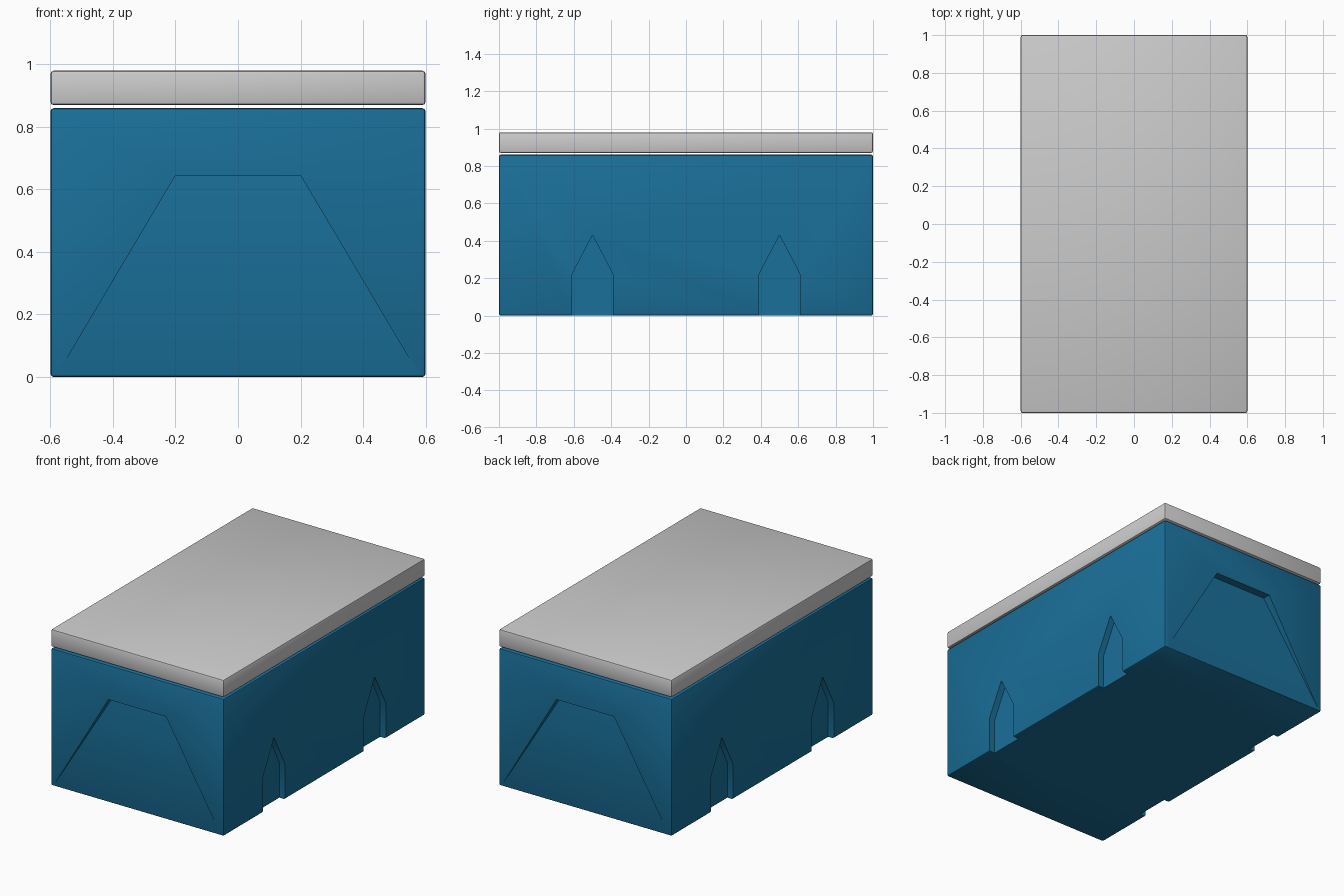
import bpy, bmesh
from math import radians
from mathutils import Matrix, Vector

if "Cube" in bpy.data.objects:
    bpy.data.objects.remove(bpy.data.objects["Cube"])


def box(name, size, z0, z1, bevel):
    bpy.ops.mesh.primitive_cube_add(size=1, location=(0, 0, (z0 + z1) / 2))
    ob = bpy.context.object
    ob.name = name
    ob.scale = (size[0], size[1], z1 - z0)
    bpy.ops.object.transform_apply(location=True, scale=True)
    mod = ob.modifiers.new("edge", 'BEVEL')
    mod.width = bevel
    mod.segments = 2
    return ob


def cutter(name, profile, face, depth, turn):
    """Prism cut into the side at distance `face`; depth(z) sets the recess."""
    bm = bmesh.new()
    outer = [bm.verts.new((u, -face - 0.1, z)) for u, z in profile]
    inner = [bm.verts.new((u, -face + depth(z), z)) for u, z in profile]
    bm.faces.new(outer)
    bm.faces.new(inner[::-1])
    n = len(profile)
    for i in range(n):
        j = (i + 1) % n
        bm.faces.new((outer[j], outer[i], inner[i], inner[j]))
    bmesh.ops.recalc_face_normals(bm, faces=bm.faces)
    bm.transform(Matrix.Rotation(radians(turn), 4, 'Z'))
    me = bpy.data.meshes.new(name)
    bm.to_mesh(me)
    bm.free()
    ob = bpy.data.objects.new(name, me)
    bpy.context.collection.objects.link(ob)
    ob.hide_render = True
    return ob


# Blue bin body
body = box("bin_body", (1.2, 2.0), 0, 0.86, 0.01)
blue = bpy.data.materials.new("blue_plastic")
blue.diffuse_color = (0.01, 0.16, 0.32, 1)
blue.use_nodes = True
blue.node_tree.nodes["Principled BSDF"].inputs["Base Color"].default_value = blue.diffuse_color
body.data.materials.append(blue)

cutters = []
# Tapered end panels, deepest at the top and flush at the foot
panel = [(-0.595, -0.02), (0.595, -0.02), (0.2, 0.645), (-0.2, 0.645)]
for turn in (0, 180):
    cutters.append(cutter("end_panel_cutter", panel, 1.0,
                          lambda z: 0.05 * z / 0.645, turn))

# Pointed lifting pockets along both long sides
for turn in (90, -90):
    for c in (-0.5, 0.5):
        pocket = [(c - 0.11, -0.02), (c + 0.11, -0.02), (c + 0.11, 0.22),
                  (c, 0.43), (c - 0.11, 0.22)]
        cutters.append(cutter("pocket_cutter", pocket, 0.6,
                              lambda z: 0.04, turn))

for c in cutters:
    mod = body.modifiers.new("recess", 'BOOLEAN')
    mod.object = c
    mod.operation = 'DIFFERENCE'
    mod.solver = 'EXACT'

# Grey lid, floating just above the body
lid = box("bin_lid", (1.2, 2.0), 0.87, 0.98, 0.01)

# Bake modifiers, drop the cutters and shade
for ob in (body, lid):
    bpy.ops.object.select_all(action='DESELECT')
    ob.select_set(True)
    bpy.context.view_layer.objects.active = ob
    bpy.ops.object.convert(target='MESH')
    bpy.ops.object.shade_smooth_by_angle(angle=radians(30))
for c in cutters:
    bpy.data.objects.remove(c)
